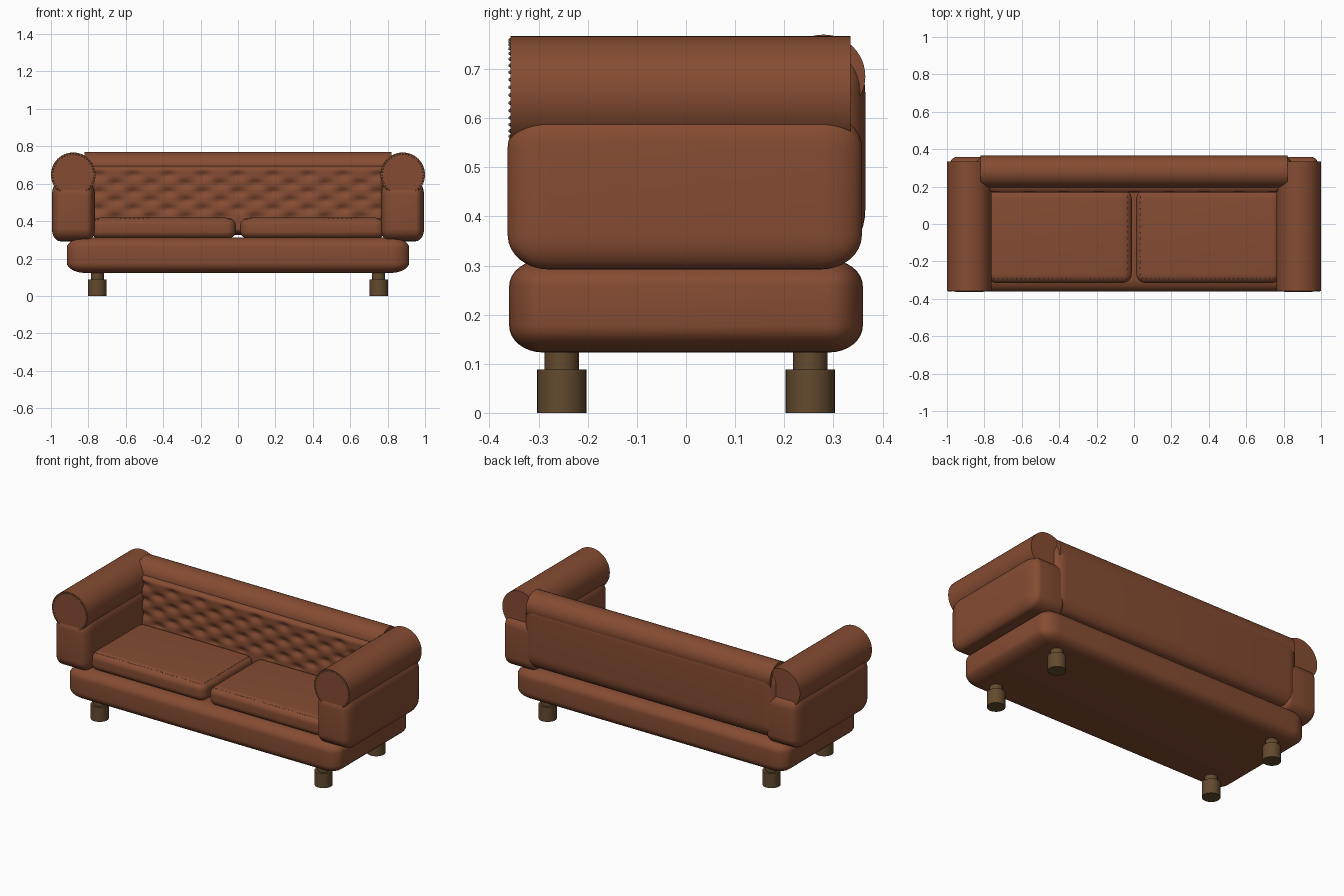
import bpy, bmesh, math
from mathutils import Matrix, Vector

if "Cube" in bpy.data.objects:
    bpy.data.objects.remove(bpy.data.objects["Cube"])


def material(name, rgb):
    m = bpy.data.materials.new(name)
    m.diffuse_color = (*rgb, 1)
    m.use_nodes = True
    m.node_tree.nodes["Principled BSDF"].inputs["Base Color"].default_value = m.diffuse_color
    return m


LEATHER = material("brown leather", (0.235, 0.072, 0.032))
WOOD = material("dark wood", (0.125, 0.068, 0.028))
METAL = material("aged metal", (0.12, 0.11, 0.085))


def finish(name, bm, mat, angle=40):
    bmesh.ops.recalc_face_normals(bm, faces=bm.faces)
    me = bpy.data.meshes.new(name)
    bm.to_mesh(me)
    bm.free()
    me.materials.append(mat)
    ob = bpy.data.objects.new(name, me)
    bpy.context.collection.objects.link(ob)
    bpy.ops.object.select_all(action='DESELECT')
    ob.select_set(True)
    bpy.context.view_layer.objects.active = ob
    bpy.ops.object.shade_smooth_by_angle(angle=math.radians(angle))
    return ob


def soft_box(name, lo, hi, radii, mat=LEATHER):
    """Box whose edges are rounded with a separate radius per axis."""
    lo, hi, r = Vector(lo), Vector(hi), Vector(radii)
    size = hi - lo
    bm = bmesh.new()
    bmesh.ops.create_cube(bm, size=1)
    bmesh.ops.scale(bm, vec=[size[i] / r[i] for i in range(3)], verts=bm.verts)
    bmesh.ops.bevel(bm, geom=bm.edges[:], offset=0.99, segments=8,
                    profile=0.5, affect='EDGES')
    bmesh.ops.scale(bm, vec=r, verts=bm.verts)
    bmesh.ops.translate(bm, vec=(lo + hi) / 2, verts=bm.verts)
    return finish(name, bm, mat)


def cylinder(name, start, end, radius, mat=LEATHER, sides=48):
    a, b = Vector(start), Vector(end)
    rot = (b - a).to_track_quat('Z', 'Y').to_matrix().to_4x4()
    bm = bmesh.new()
    bmesh.ops.create_cone(bm, cap_ends=True, segments=sides, radius1=radius,
                          radius2=radius, depth=(b - a).length,
                          matrix=Matrix.Translation((a + b) / 2) @ rot)
    return finish(name, bm, mat)


def studs(name, points, radius, mat):
    bm = bmesh.new()
    for p in points:
        bmesh.ops.create_icosphere(bm, subdivisions=1, radius=radius,
                                   matrix=Matrix.Translation(p))
    return finish(name, bm, mat, 80)


# Base
soft_box("base", (-0.915, -0.36, 0.123), (0.915, 0.36, 0.312), (0.1, 0.07, 0.055))

# Back body and rolled top
soft_box("back_body", (-0.85, 0.19, 0.325), (0.85, 0.365, 0.74), (0.07, 0.06, 0.09))
cylinder("back_roll", (-0.82, 0.28, 0.685), (0.82, 0.28, 0.685), 0.085)

# Tufted panel: diamond grid of dimples pressed into a soft sheet
PX, Z0, Z1 = 0.78, 0.335, 0.695
DX, DZ = 0.187, 0.09
buttons = []
for row in range(-3, 4):
    for col in range(-5, 6):
        x = (col + (0.5 if row % 2 else 0)) * DX
        z = 0.555 + row * DZ / 2
        if abs(x) < 0.77 and 0.4 < z < 0.68:
            buttons.append((x, z))


def panel_y(x, z):
    dip = sum(math.exp(-((x - bx) / 0.036) ** 2 - ((z - bz) / 0.02) ** 2)
              for bx, bz in buttons)
    edge = min(1, (PX - abs(x)) / 0.03, (Z1 - z) / 0.025, (z - Z0) / 0.025)
    puff = math.sqrt(max(0, 1 - (1 - edge) ** 2))
    return 0.2 - 0.032 * puff + 0.016 * dip


NX, NZ = 140, 44
bm = bmesh.new()
grid = []
for j in range(NZ + 1):
    z = Z0 + (Z1 - Z0) * j / NZ
    grid.append([bm.verts.new((x, panel_y(x, z), z))
                 for x in (-PX + 2 * PX * i / NX for i in range(NX + 1))])
for j in range(NZ):
    for i in range(NX):
        bm.faces.new((grid[j][i], grid[j][i + 1], grid[j + 1][i + 1], grid[j + 1][i]))
# close the sheet at the back so it is a solid pad
rim = [e for e in bm.edges if e.is_boundary]
ext = bmesh.ops.extrude_edge_only(bm, edges=rim)["geom"]
for v in ext:
    if isinstance(v, bmesh.types.BMVert):
        v.co.y = 0.24
bmesh.ops.holes_fill(bm, edges=[e for e in bm.edges if e.is_boundary], sides=0)
finish("tufted_back_panel", bm, LEATHER, 60)

for s, side in ((-1, "left"), (1, "right")):
    # Arm with rolled top and studs round the front scroll
    xs = sorted((s * 0.765, s * 0.995))
    soft_box(side + "_arm", (xs[0], -0.363, 0.292), (xs[1], 0.358, 0.61),
             (0.045, 0.085, 0.07))
    cylinder(side + "_arm_roll", (s * 0.881, -0.357, 0.648), (s * 0.881, 0.335, 0.648), 0.119)
    arc = [math.radians(-50 + 280 * k / 34) for k in range(35)]
    studs(side + "_arm_studs",
          [(s * 0.881 + 0.111 * math.cos(a), -0.358, 0.648 + 0.111 * math.sin(a))
           for a in arc], 0.004, METAL)

    # Seat cushion with a thin piped seam round its top
    xs = sorted((s * 0.012, s * 0.785))
    soft_box(side + "_seat_cushion", (xs[0], -0.315, 0.305), (xs[1], 0.185, 0.418),
             (0.05, 0.05, 0.04))
    seam = [(s * (0.04 + 0.72 * k / 60), -0.292, 0.411) for k in range(61)]
    seam += [(s * 0.034, -0.27 + 0.42 * k / 36, 0.411) for k in range(37)]
    studs(side + "_cushion_stitches", seam, 0.0025, METAL)

    # Legs: wide foot with a narrower neck
    for y, end in ((-0.253, "front"), (0.253, "back")):
        x = s * 0.752
        cylinder(f"{side}_{end}_foot", (x, y, 0), (x, y, 0.088), 0.05, WOOD, 32)
        cylinder(f"{side}_{end}_leg_neck", (x, y, 0.085), (x, y, 0.14), 0.035, WOOD, 32)
